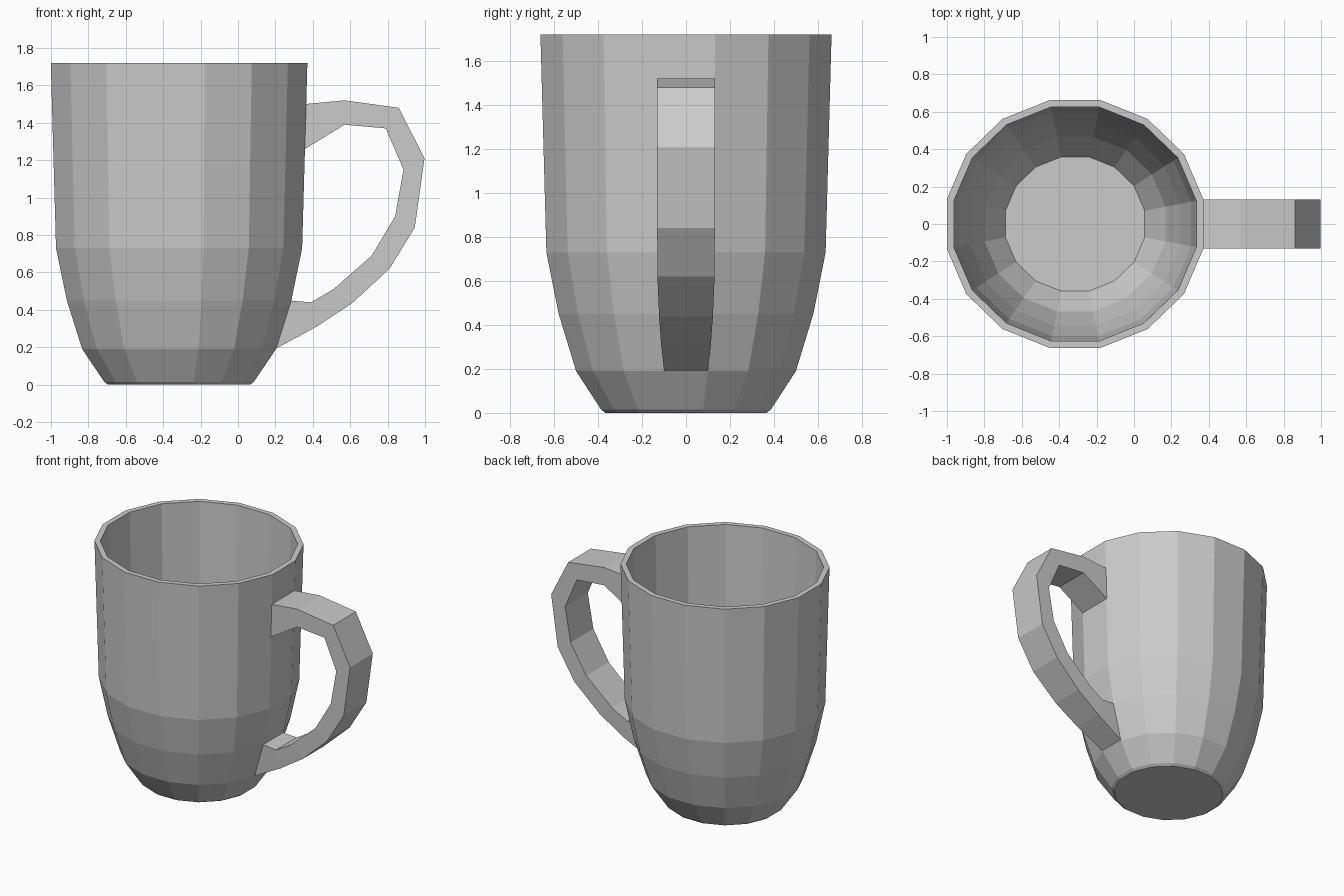
import bpy, bmesh, math

old = bpy.data.objects.get("Cube")
if old:
    bpy.data.objects.remove(old, do_unlink=True)

SIDES = 16
AXIS_X = -0.315      # cup axis
DEPTH = 0.965        # cup is slightly narrower front to back

grey = bpy.data.materials.new("plain grey")
grey.use_nodes = True
colour = (0.6, 0.6, 0.6, 1)
grey.diffuse_color = colour
grey.node_tree.nodes["Principled BSDF"].inputs["Base Color"].default_value = colour


def finish(bm, name):
    bmesh.ops.recalc_face_normals(bm, faces=bm.faces)
    mesh = bpy.data.meshes.new(name)
    bm.to_mesh(mesh)
    bm.free()
    mesh.materials.append(grey)
    obj = bpy.data.objects.new(name, mesh)
    bpy.context.collection.objects.link(obj)
    return obj


def skin(bm, rings):
    """Join neighbouring rings of vertices with quads."""
    for a, b in zip(rings, rings[1:]):
        n = len(a)
        for i in range(n):
            j = (i + 1) % n
            bm.faces.new((a[i], a[j], b[j], b[i]))


# Cup: outer wall, rim, inner wall and floor as one turned profile (radius, height)
outer = [(0.38, 0), (0.40, 0.015), (0.518, 0.19), (0.60, 0.45), (0.658, 0.73), (0.686, 1.72)]
inner = [(0.648, 1.72), (0.621, 0.735), (0.563, 0.46), (0.484, 0.205), (0.372, 0.04)]
bm = bmesh.new()
rings = []
for apothem, z in outer + inner:
    r = apothem / math.cos(math.pi / SIDES)
    ring = []
    for i in range(SIDES):
        a = (i + 0.5) * math.tau / SIDES
        ring.append(bm.verts.new((AXIS_X + r * math.cos(a), DEPTH * r * math.sin(a), z)))
    rings.append(ring)
skin(bm, rings)
bm.faces.new(rings[0])
bm.faces.new(rings[-1])
finish(bm, "cup")

# Handle: outer point, inner point (x, z) and half widths for each section
sections = [
    ((0.355, 1.50), (0.35, 1.255), 0.131, 0.131),
    ((0.57, 1.52), (0.57, 1.39), 0.131, 0.131),
    ((0.86, 1.48), (0.79, 1.37), 0.131, 0.131),
    ((0.997, 1.21), (0.885, 1.15), 0.131, 0.131),
    ((0.945, 0.84), (0.84, 0.90), 0.131, 0.131),
    ((0.81, 0.62), (0.715, 0.69), 0.13, 0.13),
    ((0.61, 0.435), (0.51, 0.51), 0.122, 0.125),
    ((0.42, 0.31), (0.39, 0.44), 0.113, 0.12),
    ((0.198, 0.19), (0.275, 0.45), 0.099, 0.115),
]
bm = bmesh.new()
rings = []
for (ox, oz), (ix, iz), wo, wi in sections:
    corners = [(ox, -wo, oz), (ox, wo, oz), (ix, wi, iz), (ix, -wi, iz)]
    rings.append([bm.verts.new(c) for c in corners])
skin(bm, rings)
bm.faces.new(rings[0])
bm.faces.new(rings[-1])
finish(bm, "handle")
